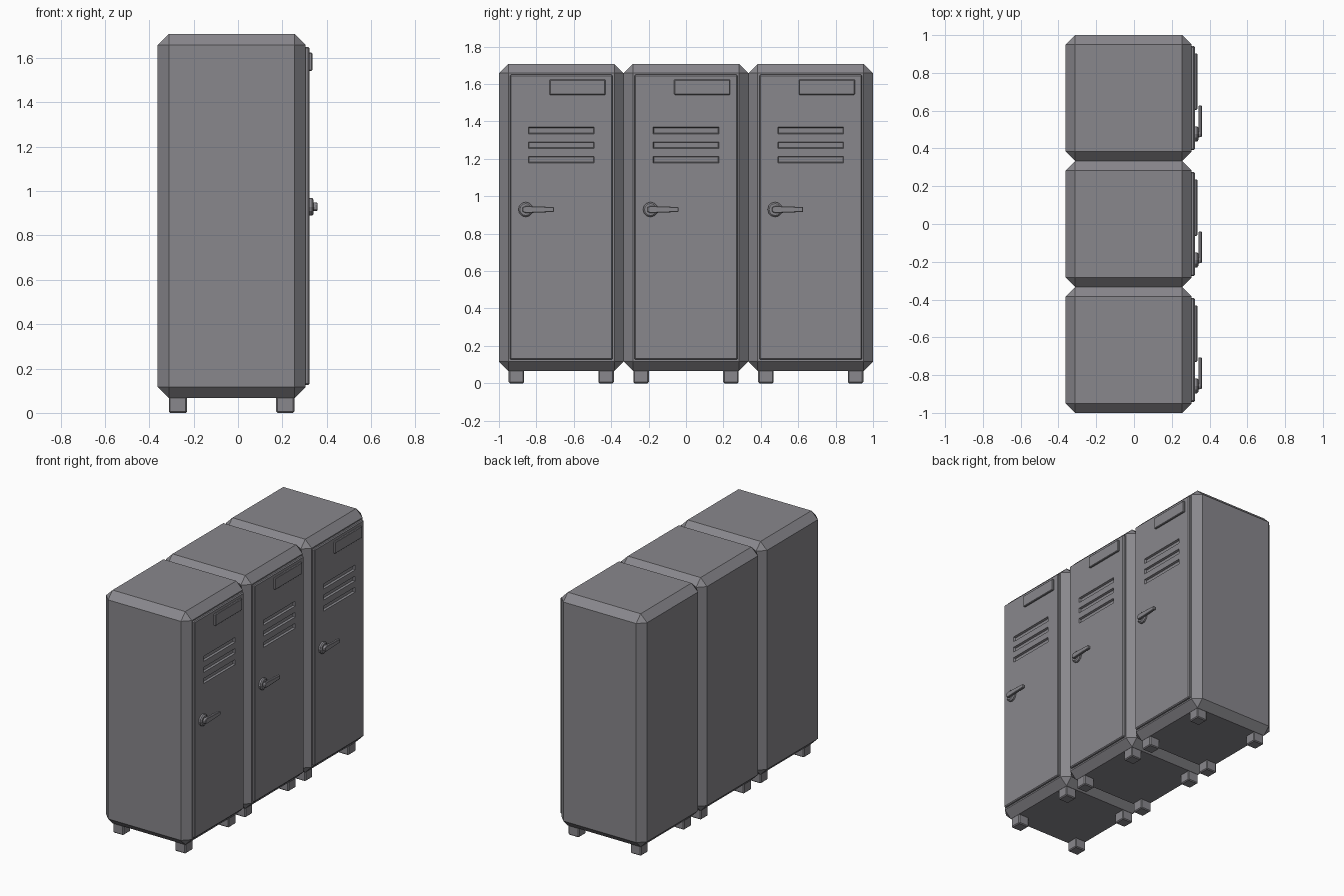
import bpy, bmesh
from mathutils import Vector, Matrix
import math

if "Cube" in bpy.data.objects:
    bpy.data.objects.remove(bpy.data.objects["Cube"])

grey = bpy.data.materials.new("locker_grey")
grey.diffuse_color = (0.25, 0.245, 0.265, 1)
grey.use_nodes = True
grey.node_tree.nodes["Principled BSDF"].inputs["Base Color"].default_value = grey.diffuse_color


def finish(name, bm):
    bmesh.ops.recalc_face_normals(bm, faces=bm.faces)
    me = bpy.data.meshes.new(name)
    bm.to_mesh(me)
    bm.free()
    me.materials.append(grey)
    ob = bpy.data.objects.new(name, me)
    bpy.context.collection.objects.link(ob)
    return ob


def box_mesh(lo, hi, bevel):
    lo, hi = Vector(lo), Vector(hi)
    bm = bmesh.new()
    bmesh.ops.create_cube(bm, size=1)
    for v in bm.verts:
        v.co = Vector([(lo[i] + hi[i]) / 2 + v.co[i] * (hi[i] - lo[i]) for i in range(3)])
    bmesh.ops.bevel(bm, geom=bm.edges[:], offset=bevel, segments=1,
                    profile=0.5, affect='EDGES')
    return bm


def box(name, lo, hi, bevel):
    return finish(name, box_mesh(lo, hi, bevel))


def door(name, cy):
    # Bevelled panel, cut into strips so the vents can be inset
    bm = box_mesh((0.29, cy - 0.275, 0.126), (0.322, cy + 0.275, 1.65), 0.006)
    vents = [(1.334, 1.369), (1.256, 1.291), (1.178, 1.213)]
    cuts = [((0, cy + s * 0.176, 0), (0, 1, 0)) for s in (-1, 1)]
    cuts += [((0, 0, z), (0, 0, 1)) for pair in vents for z in pair]
    for co, no in cuts:
        bmesh.ops.bisect_plane(bm, geom=bm.verts[:] + bm.edges[:] + bm.faces[:],
                               plane_co=co, plane_no=no)
    bm.normal_update()
    slots = []
    for f in bm.faces:
        c = f.calc_center_median()
        if f.normal.x > 0.9 and abs(c.y - cy) < 0.17 and any(a < c.z < b for a, b in vents):
            slots.append(f)
    bmesh.ops.inset_individual(bm, faces=slots, thickness=0.006, depth=-0.014)
    return finish(name, bm)


def disc(name, x0, x1, y, z, r0, r1, sides=12):
    bm = bmesh.new()
    bmesh.ops.create_cone(bm, cap_ends=True, segments=sides, radius1=r0, radius2=r1,
                          depth=x1 - x0,
                          matrix=Matrix.Translation(((x0 + x1) / 2, y, z))
                          @ Matrix.Rotation(math.pi / 2, 4, 'Y'))
    return finish(name, bm)


def lever(name, cy, z):
    # Tapered grip, wide at the pivot and narrow at the tip
    outline = [(-0.207, -0.012), (-0.19, -0.019), (-0.04, -0.013),
               (-0.04, 0.013), (-0.19, 0.019), (-0.207, 0.012)]
    bm = bmesh.new()
    f = bm.faces.new([bm.verts.new((0.341, cy + y, z + h)) for y, h in outline])
    ext = bmesh.ops.extrude_face_region(bm, geom=[f])
    top = [v for v in ext["geom"] if isinstance(v, bmesh.types.BMVert)]
    bmesh.ops.translate(bm, verts=top, vec=(0.018, 0, 0))
    bmesh.ops.recalc_face_normals(bm, faces=bm.faces)
    bmesh.ops.bevel(bm, geom=bm.edges[:], offset=0.003, segments=1,
                    profile=0.5, affect='EDGES')
    return finish(name, bm)


for i, cy in enumerate((-0.6667, 0, 0.6667), 1):
    # Cabinet body and door
    box(f"locker_body_{i}", (-0.362, cy - 0.3333, 0.066), (0.305, cy + 0.3333, 1.708), 0.05)
    door(f"door_{i}", cy)
    # Blank label plate
    box(f"label_plate_{i}", (0.312, cy - 0.063, 1.542), (0.335, cy + 0.236, 1.624), 0.004)
    # Handle: rose, chamfered rim, hub and lever
    hy, hz = cy - 0.19, 0.929
    disc(f"handle_rose_{i}", 0.315, 0.334, hy, hz, 0.04, 0.04)
    disc(f"handle_rim_{i}", 0.334, 0.341, hy, hz, 0.04, 0.032)
    disc(f"handle_hub_{i}", 0.335, 0.348, hy, hz, 0.02, 0.02)
    lever(f"handle_lever_{i}", cy, hz)
    # Four feet
    for fx in (-0.271, 0.213):
        for fy in (-0.24, 0.24):
            box(f"foot_{i}", (fx - 0.041, cy + fy - 0.041, 0),
                (fx + 0.041, cy + fy + 0.041, 0.09), 0.006)
